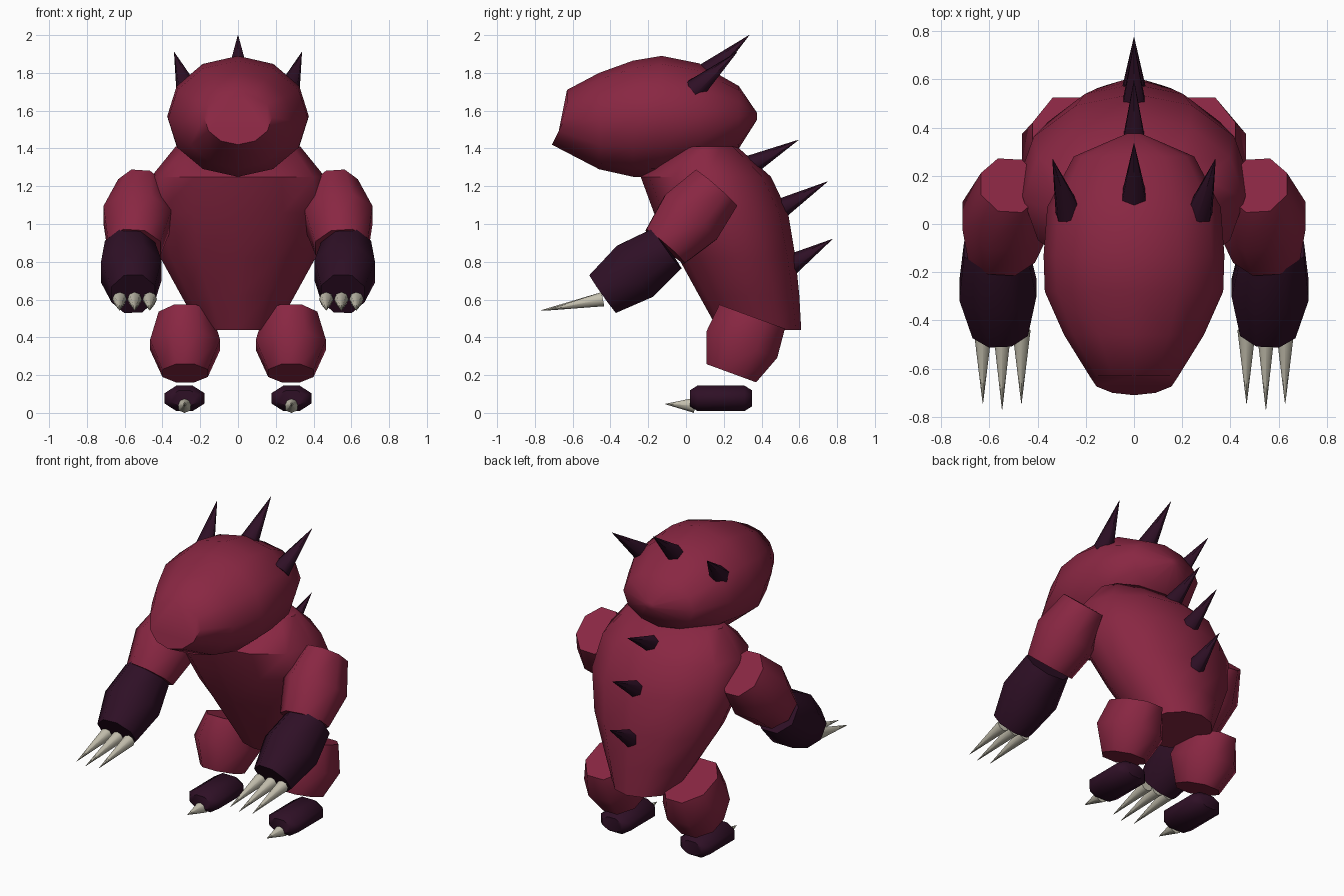
import bpy, bmesh, math
from mathutils import Vector

cube = bpy.data.objects.get("Cube")
if cube:
    bpy.data.objects.remove(cube, do_unlink=True)


def material(name, rgb):
    m = bpy.data.materials.new(name)
    m.use_nodes = True
    m.diffuse_color = (*rgb, 1)
    bsdf = m.node_tree.nodes["Principled BSDF"]
    bsdf.inputs["Base Color"].default_value = (*rgb, 1)
    bsdf.inputs["Roughness"].default_value = 0.8
    return m


CRIMSON = material("crimson_hide", (0.25, 0.02, 0.055))
DARK = material("dark_plum", (0.028, 0.005, 0.019))
BONE = material("bone", (0.56, 0.53, 0.43))


def finish(name, bm, mat, angle=50):
    bmesh.ops.recalc_face_normals(bm, faces=bm.faces)
    mesh = bpy.data.meshes.new(name)
    bm.to_mesh(mesh)
    bm.free()
    mesh.materials.append(mat)
    ob = bpy.data.objects.new(name, mesh)
    bpy.context.collection.objects.link(ob)
    bpy.ops.object.select_all(action='DESELECT')
    ob.select_set(True)
    bpy.context.view_layer.objects.active = ob
    bpy.ops.object.shade_smooth_by_angle(angle=math.radians(angle))
    return ob


def loft(stations, axis, sides, flat=False):
    """Skin elliptical rings (centre, half width in x, half width across) set square to the axis."""
    bm = bmesh.new()
    d = Vector(axis).normalized()
    v = d.cross(Vector((1, 0, 0))).normalized()
    u = v.cross(d)
    shift = math.pi / sides if flat else 0
    grow = 1 / math.cos(shift)
    rings = []
    for centre, ru, rv in stations:
        ring = []
        for i in range(sides):
            a = shift + math.tau * i / sides
            p = Vector(centre) + (u * ru * math.cos(a) + v * rv * math.sin(a)) * grow
            ring.append(bm.verts.new(p))
        rings.append(ring)
    for r, s in zip(rings, rings[1:]):
        for i in range(sides):
            j = (i + 1) % sides
            bm.faces.new((r[i], r[j], s[j], s[i]))
    bm.faces.new(rings[0])
    bm.faces.new(rings[-1])
    return bm


def limb(name, a, b, radii, mat):
    """Barrel shape from a to b, with (x, across) half widths at its start, middle and end."""
    a, b = Vector(a), Vector(b)
    stations = [(a.lerp(b, i / 2), *r) for i, r in enumerate(radii)]
    finish(name, loft(stations, b - a, 8, True), mat)


def spike(name, base, tip, r, mat, sides=6):
    base, tip = Vector(base), Vector(tip)
    bm = bmesh.new()
    bmesh.ops.create_cone(bm, cap_ends=True, segments=sides, radius1=r, radius2=0.001,
                          depth=(tip - base).length)
    turn = (tip - base).to_track_quat('Z', 'Y')
    for v in bm.verts:
        v.co = turn @ v.co + (base + tip) / 2
    finish(name, bm, mat, 62)


# Torso: (height, front, back, half width)
torso = [(0.44, 0.17, 0.61, 0.20), (0.62, 0.07, 0.6, 0.30), (0.82, -0.04, 0.58, 0.41),
         (1.06, -0.17, 0.54, 0.48), (1.25, -0.24, 0.45, 0.46), (1.41, -0.06, 0.27, 0.33)]
finish("torso", loft([((0, (f + b) / 2, z), w, (b - f) / 2) for z, f, b, w in torso],
                     (0, 0, 1), 12), CRIMSON)

# Head: (y, underside, top, half width), with the jaw pushed forward
head = [(0.375, 1.55, 1.59, 0.03), (0.28, 1.4, 1.73, 0.25), (0.07, 1.29, 1.85, 0.36),
        (-0.13, 1.25, 1.89, 0.375), (-0.28, 1.25, 1.865, 0.37), (-0.46, 1.29, 1.8, 0.29),
        (-0.63, 1.42, 1.71, 0.18)]
bm = loft([((0, y, (lo + hi) / 2), w, (hi - lo) / 2) for y, lo, hi, w in head],
          (0, 1, 0), 12)
for v in bm.verts:
    if v.co.y < -0.6:
        v.co.y -= 0.5 * max(0, 1.58 - v.co.z)
finish("head", bm, CRIMSON, 60)

# Spikes along the spine and crown
spine = [((0, 0.33, 1.305), (0, 0.595, 1.445)),
         ((0, 0.49, 1.075), (0, 0.75, 1.225)),
         ((0, 0.555, 0.785), (0, 0.775, 0.92))]
for i, (base, tip) in enumerate(spine):
    spike(f"back_spike_{i + 1}", base, tip, 0.056, DARK)
spike("crown_spike", (0, 0.1, 1.79), (0, 0.335, 2.0), 0.06, DARK)

for side, s in (("left", 1), ("right", -1)):
    spike(f"{side}_head_spike", (s * 0.27, 0.045, 1.71), (s * 0.338, 0.27, 1.91), 0.06, DARK)

    # Arm
    limb(f"{side}_upper_arm", (s * 0.515, 0.16, 1.19), (s * 0.55, -0.11, 0.88),
         ((0.12, 0.145), (0.18, 0.18), (0.14, 0.135)), CRIMSON)
    limb(f"{side}_forearm", (s * 0.575, -0.1, 0.87), (s * 0.555, -0.44, 0.63),
         ((0.13, 0.13), (0.16, 0.165), (0.115, 0.122)), DARK)
    for i in range(3):
        x = s * (0.547 + 0.08 * (i - 1))
        spike(f"{side}_hand_claw_{i + 1}", (x, -0.44, 0.602),
              (x, -0.77 if i == 1 else -0.745, 0.542), 0.038, BONE, 8)

    # Leg
    limb(f"{side}_thigh", (s * 0.28, 0.35, 0.51), (s * 0.28, 0.24, 0.21),
         ((0.14, 0.185), (0.185, 0.2), (0.12, 0.14)), CRIMSON)
    foot = [(0.02, 0.07, 0.042), (0.06, 0.105, 0.067), (0.31, 0.105, 0.067), (0.35, 0.07, 0.042)]
    finish(f"{side}_foot", loft([((s * 0.283, y, 0.077), w, h) for y, w, h in foot],
                                (0, 1, 0), 8, True), DARK)
    spike(f"{side}_toe_claw", (s * 0.283, 0.045, 0.04), (s * 0.283, -0.11, 0.047), 0.04, BONE, 8)
